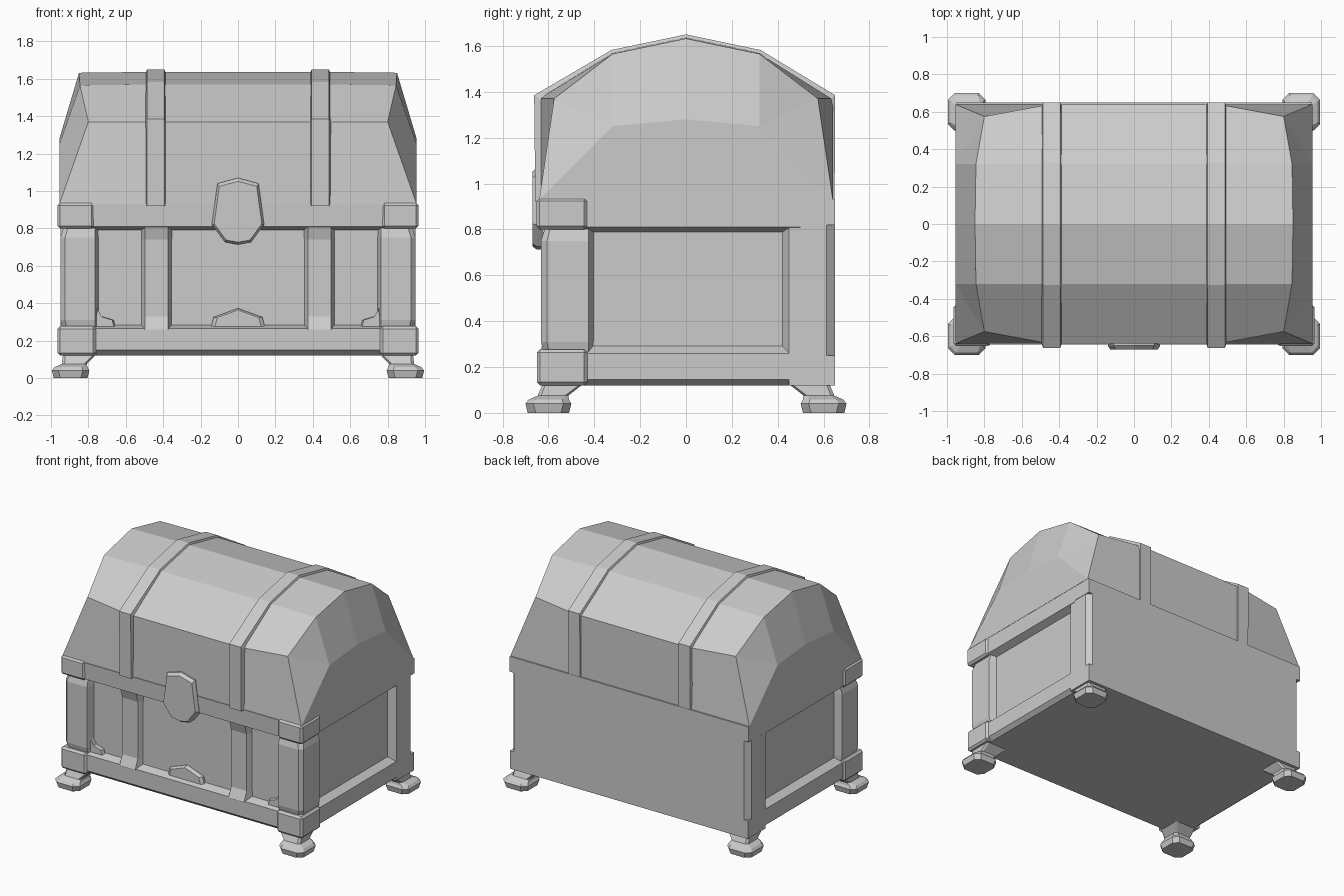
import bpy, bmesh

if "Cube" in bpy.data.objects:
    bpy.data.objects.remove(bpy.data.objects["Cube"])


def finish(name, bm, mirror="", bevel=0):
    bmesh.ops.recalc_face_normals(bm, faces=bm.faces)
    me = bpy.data.meshes.new(name)
    bm.to_mesh(me)
    bm.free()
    ob = bpy.data.objects.new(name, me)
    bpy.context.collection.objects.link(ob)
    if bevel:
        b = ob.modifiers.new("bevel", "BEVEL")
        b.width, b.segments, b.limit_method = bevel, 1, "ANGLE"
    if mirror:
        m = ob.modifiers.new("mirror", "MIRROR")
        m.use_axis = ["x" in mirror, "y" in mirror, False]
        m.use_mirror_merge = False
    return ob


def skin(bm, rings, caps=True):
    vs = [[bm.verts.new(p) for p in r] for r in rings]
    n = len(vs[0])
    for a, b in zip(vs, vs[1:]):
        for i in range(n):
            j = (i + 1) % n
            bm.faces.new((a[i], a[j], b[j], b[i]))
    if caps:
        bm.faces.new(vs[0])
        bm.faces.new(vs[-1])
    return vs


def loft(name, rings, mirror="", bevel=0):
    bm = bmesh.new()
    skin(bm, rings)
    return finish(name, bm, mirror, bevel)


def box(name, x0, x1, y0, y1, z0, z1, mirror="", bevel=0):
    ring = lambda z: [(x0, y0, z), (x1, y0, z), (x1, y1, z), (x0, y1, z)]
    return loft(name, [ring(z0), ring(z1)], mirror, bevel)


def extrude_x(name, yz, x0, x1, mirror=""):
    return loft(name, [[(x, y, z) for y, z in yz] for x in (x0, x1)], mirror)


def extrude_y(name, xz, y0, y1, mirror=""):
    return loft(name, [[(x, y, z) for x, z in xz] for y in (y0, y1)], mirror)


def plate(name, xz, back, mid, front, shrink, mirror=""):
    # flat ornament on the front with a chamfered rim
    cx = sum(p[0] for p in xz) / len(xz)
    cz = sum(p[1] for p in xz) / len(xz)
    rings = [[(cx + (x - cx) * s, y, cz + (z - cz) * s) for x, z in xz]
             for y, s in ((back, 1), (mid, 1), (front, shrink))]
    return loft(name, rings, mirror)


def band(name, inner, outer, xc, w_in, w_out):
    # strap following a y-z path, with sloped sides
    rings = [[(xc - w_in, *i), (xc - w_out, *o), (xc + w_out, *o), (xc + w_in, *i)]
             for i, o in zip(inner, outer)]
    return loft(name, rings, "x")


# domed lid with faceted, tapered ends
half = [(-0.64, 0.93), (-0.64, 1.37), (-0.32, 1.57)]
prof = half + [(0, 1.637)] + [(-y, z) for y, z in reversed(half)]
end_half = [(0.955, -0.64, 0.93), (0.80, -0.575, 1.37), (0.845, -0.32, 1.565)]
end = end_half + [(0.85, 0, 1.632)] + [(x, -y, z) for x, y, z in reversed(end_half)]
bm = bmesh.new()
vs = skin(bm, [[(-x, y, z) for x, y, z in end],
               [(-0.45, *p) for p in prof],
               [(0.45, *p) for p in prof], end], caps=False)
for s, e in ((-1, vs[0]), (1, vs[-1])):
    a, b, c = [bm.verts.new((s * 0.955, y, z))
               for y, z in ((-0.32, 1.25), (0, 1.28), (0.32, 1.25))]
    for f in ((e[0], e[1], a), (e[1], e[2], a), (e[2], e[3], b, a), (e[3], e[4], c, b),
              (e[4], e[5], c), (e[5], e[6], c), (e[0], a, b, c, e[6])):
        bm.faces.new(f)
finish("lid", bm)

# lid straps
outer = [(-0.657, 0.92), (-0.662, 1.385), (-0.325, 1.582), (0, 1.65),
         (0.325, 1.582), (0.65, 1.385), (0.648, 0.93)]
inner = [(y * 0.95, z - 0.025) for y, z in outer]
inner[0], inner[-1] = (-0.62, 0.92), (0.62, 0.93)
band("lid_strap", inner, outer, 0.44, 0.057, 0.046)

# chest body core: recessed front and side panels, flat back
box("body_core", -0.90, 0.90, -0.575, 0.65, 0.12, 0.93)

# front rails
extrude_x("front_bottom_rail", [(-0.56, 0.12), (-0.60, 0.12), (-0.635, 0.15),
                                (-0.635, 0.265), (-0.57, 0.285), (-0.56, 0.28)], -0.8, 0.8)
extrude_x("front_top_rail", [(-0.56, 0.93), (-0.645, 0.93), (-0.64, 0.81),
                             (-0.57, 0.79), (-0.56, 0.80)], -0.8, 0.8)

# side rails
extrude_y("side_bottom_rail", [(0.88, 0.12), (0.92, 0.12), (0.95, 0.145),
                               (0.95, 0.26), (0.90, 0.292), (0.88, 0.28)], -0.5, 0.5, "x")
extrude_y("side_top_rail", [(0.88, 0.93), (0.953, 0.93), (0.953, 0.81),
                            (0.90, 0.788), (0.88, 0.80)], -0.5, 0.5, "x")

# front corner posts, with pulled-in ends and clamps above and below
post = []
for z, d in ((0.26, 0.012), (0.31, 0), (0.75, 0), (0.81, 0.018)):
    f, o = -0.632 + d, 0.95 - d
    post.append([(0.745, -0.57, z), (0.765, f, z), (o - 0.025, f, z), (o, f + 0.025, z),
                 (o, -0.425, z), (0.89, -0.40, z), (0.85, -0.5, z)])
loft("front_corner_post", post, "x")
box("front_top_clamp", 0.77, 0.965, -0.652, -0.43, 0.80, 0.937, "x", 0.014)
box("front_bottom_clamp", 0.76, 0.965, -0.65, -0.43, 0.12, 0.277, "x", 0.014)

# back corner posts with a chamfered outer edge between plain blocks
bp = [(0.86, 0.42), (0.90, 0.42), (0.95, 0.45), (0.95, 0.612), (0.918, 0.65), (0.86, 0.65)]
loft("back_corner_post", [[(x, y, z) for x, y in bp] for z in (0.25, 0.82)], "x")
box("back_bottom_block", 0.88, 0.95, 0.45, 0.65, 0.12, 0.25, "x")
box("back_top_block", 0.88, 0.953, 0.45, 0.65, 0.82, 0.93, "x")

# front straps below the lid, flared at both ends
band("front_strap", [(-0.57, 0.26), (-0.57, 0.33), (-0.57, 0.74), (-0.57, 0.82)],
     [(-0.642, 0.26), (-0.61, 0.33), (-0.61, 0.74), (-0.635, 0.82)], 0.435, 0.083, 0.062)

# lock plate
right = [(0.11, 1.04), (0.14, 0.82), (0.07, 0.725)]
lock = [(0, 1.07)] + right + [(0, 0.712)] + [(-x, z) for x, z in reversed(right)]
plate("lock_plate", lock, -0.60, -0.65, -0.67, 0.91)

# small ornaments along the bottom of the front panel
plate("centre_ornament", [(-0.145, 0.27), (-0.13, 0.325), (0, 0.373), (0.13, 0.325), (0.145, 0.27)],
      -0.56, -0.59, -0.605, 0.85)
plate("corner_ornament", [(0.655, 0.27), (0.665, 0.31), (0.73, 0.33), (0.755, 0.375), (0.78, 0.27)],
      -0.56, -0.59, -0.605, 0.85, "x")


# splayed feet
def octagon(cx, cy, h, c, z):
    k = h - c
    return [(cx + x, cy + y, z) for x, y in ((-k, -h), (k, -h), (h, -k), (h, k),
                                             (k, h), (-k, h), (-h, k), (-h, -k))]


loft("foot", [octagon(0.895, -0.60, 0.09, 0.035, 0), octagon(0.895, -0.60, 0.1, 0.035, 0.04),
              octagon(0.893, -0.598, 0.088, 0.03, 0.058), octagon(0.875, -0.58, 0.067, 0.015, 0.075),
              octagon(0.845, -0.533, 0.09, 0.012, 0.13)], "xy")
